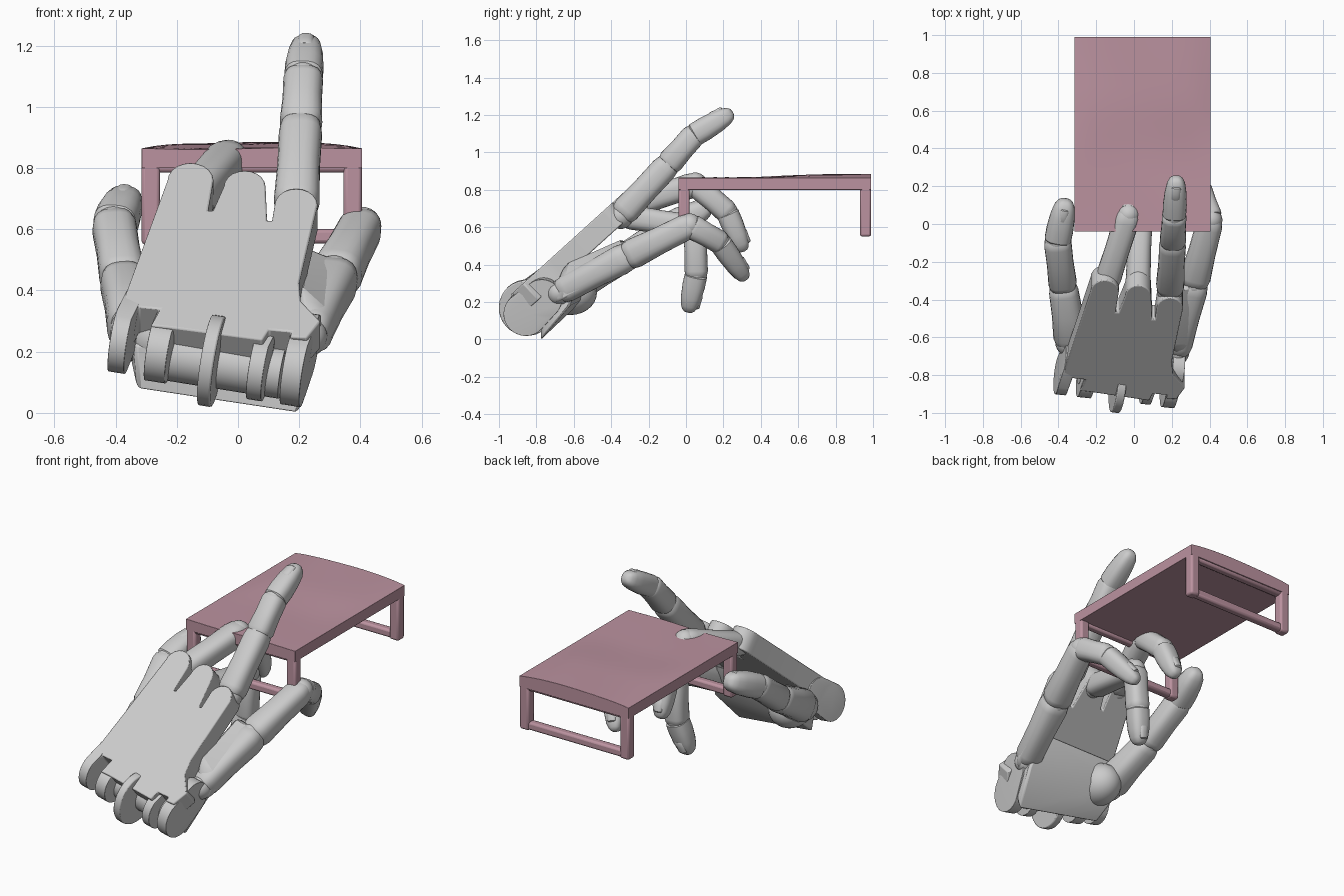
import bpy, bmesh, math
from mathutils import Vector as V

if "Cube" in bpy.data.objects:
    bpy.data.objects.remove(bpy.data.objects["Cube"])

D = V((0, 0.74, 0.67)).normalized()      # palm direction, wrist to knuckles
N = V((0, -0.67, 0.74)).normalized()     # normal of the back of the hand
P0 = V((0, -0.87, 0.30))                 # origin on the back of the hand
AX = V((0.56, -0.06, -0.09)).normalized()  # wrist hinge axis


def finish(name, bm, bevel=0.0, angle=35, mat=None):
    bmesh.ops.recalc_face_normals(bm, faces=bm.faces[:])
    me = bpy.data.meshes.new(name)
    bm.to_mesh(me)
    bm.free()
    ob = bpy.data.objects.new(name, me)
    bpy.context.collection.objects.link(ob)
    if mat:
        me.materials.append(mat)
    if bevel:
        m = ob.modifiers.new("bevel", 'BEVEL')
        m.width, m.segments, m.limit_method = bevel, 2, 'ANGLE'
    bpy.ops.object.select_all(action='DESELECT')
    ob.select_set(True)
    bpy.context.view_layer.objects.active = ob
    bpy.ops.object.shade_smooth_by_angle(angle=math.radians(angle))
    return ob


def hull(name, pts, bevel=0.0):
    bm = bmesh.new()
    for p in pts:
        bm.verts.new(p)
    bmesh.ops.convex_hull(bm, input=bm.verts[:])
    loose = [v for v in bm.verts if not v.link_faces]
    bmesh.ops.delete(bm, geom=loose, context='VERTS')
    bmesh.ops.dissolve_limit(bm, angle_limit=0.02, verts=bm.verts[:], edges=bm.edges[:])
    return finish(name, bm, bevel)


def ball(name, c, r, scale=(1, 1, 1)):
    bm = bmesh.new()
    bmesh.ops.create_uvsphere(bm, u_segments=24, v_segments=14, radius=r)
    for v in bm.verts:
        v.co = V(c) + V([v.co[i] * scale[i] for i in range(3)])
    return finish(name, bm)


BONE = [(0, .7), (.04, .9), (.12, 1), (.5, .96), (.86, 1), (.95, .92), (1, .72)]
TIP = [(0, .8), (.05, .98), (.3, 1.02), (.6, .97), (.82, .84), (.93, .64), (.98, .42), (1, .15)]


def segment(name, a, b, r1, r2, prof=BONE, n=24):
    """Finger piece: slightly boxy rings lofted along a line."""
    a, b = V(a), V(b)
    w = (b - a).normalized()
    u = (V((1, 0, 0)) - w * w.x).normalized()
    v = w.cross(u)
    bm = bmesh.new()
    rings = []
    for t, k in prof:
        r = (r1 + (r2 - r1) * t) * k
        ring = []
        for i in range(n):
            c, s = math.cos(math.tau * i / n), math.sin(math.tau * i / n)
            q = (abs(c) ** 2.8 + abs(s) ** 2.8) ** (-1 / 2.8)
            ring.append(bm.verts.new(a + (b - a) * t + (u * c + v * s) * r * q))
        rings.append(ring)
    for p, q in zip(rings, rings[1:]):
        for i in range(n):
            bm.faces.new((p[i], p[(i + 1) % n], q[(i + 1) % n], q[i]))
    bm.faces.new(rings[0])
    bm.faces.new(rings[-1])
    return finish(name, bm)


def finger(name, pts, radii):
    last = len(pts) - 2
    for i in range(last + 1):
        a, b = V(pts[i]), V(pts[i + 1])
        w = (b - a).normalized()
        end = b if i == last else b + w * radii[i + 1] * 0.35
        segment(f"{name}_segment_{i + 1}", a, end, radii[i], radii[i + 1],
                TIP if i == last else BONE)
        ball(f"{name}_joint_{i + 1}", a, radii[i] * 0.93)
    # fingernail on the outer side of the tip
    out = V((1, 0, 0)).cross(w).normalized()
    out = out if out.dot(V((0, -0.3, 1)) + V((0, 1, 0)) * (w.z < 0)) > 0 else -out
    c = a.lerp(b, 0.72) + out * radii[-1] * 0.54
    segment(f"{name}_nail", c - w * 0.045, c + w * 0.03, 0.032, 0.027)


# fingers and thumb
finger("index_finger", [(-.15, -.33, .70), (-.03, .05, .83), (-.03, .22, .68), (-.05, .31, .47)],
       [.068, .067, .062, .052])
finger("middle_finger", [(.02, -.34, .66), (.035, .05, .60), (.02, .055, .35), (-.03, .01, .145)],
       [.066, .064, .062, .054])
finger("raised_finger", [(.19, -.35, .66), (.205, -.10, .93), (.213, .04, 1.09), (.225, .25, 1.215)],
       [.075, .070, .064, .056])
finger("little_finger", [(.225, -.68, .25), (.315, -.32, .44), (.405, .02, .61), (.35, .18, .52),
                         (.24, .32, .32)], [.072, .082, .068, .062, .052])
finger("thumb", [(-.33, -.62, .27), (-.375, -.34, .43), (-.405, -.09, .61), (-.36, .13, .71)],
       [.095, .075, .072, .064])

# palm plate: three rounded knuckle tabs, two slots at the wrist
outline = [(-.40, .0)]
for cx, cs, r, valley in ((-.155, .69, .075, (-.09, .54)), (.022, .66, .068, (.103, .49)),
                          (.19, .57, .07, None)):
    outline += [(cx - r * math.cos(math.pi * i / 10), cs + 1.1 * r * math.sin(math.pi * i / 10))
                for i in range(11)]
    if valley:
        outline += [(valley[0] - .008, valley[1]), (valley[0] + .008, valley[1])]
outline += [(.20, .19), (.205, .10), (.27, .0), (.225, -.08), (.17, -.075), (.175, -.05),
            (.10, -.04), (.08, -.09), (-.22, -.03), (-.285, -.02), (-.255, .06), (-.325, .07), (-.345, .0)]
bm = bmesh.new()
face = bm.faces.new([bm.verts.new(P0 + V((x, 0, 0)) + D * s) for x, s in outline])
ext = bmesh.ops.extrude_face_region(bm, geom=[face])
for g in ext["geom"]:
    if isinstance(g, bmesh.types.BMVert):
        g.co -= N * 0.12
finish("palm_plate", bm, 0.006)

# palm heel, side of the palm and thumb mound
hull("palm_heel", [(-.33, -.72, .08), (.20, -.775, .0), (.25, -.62, .18), (-.36, -.54, .22),
                   (-.34, -.74, .22), (.24, -.78, .16), (-.30, -.56, .39), (.2, -.56, .39)], 0.012)
hull("palm_side", [(.19, -.72, .18), (.29, -.70, .19), (.30, -.68, .31), (.20, -.66, .40),
                   (.23, -.36, .36), (.37, -.34, .37), (.35, -.31, .50), (.23, -.32, .55)], 0.03)
ball("thumb_mound", (-.26, -.62, .25), .12, (1.0, 1.2, 1.0))


# wrist hinge lobes
def disc(c, r, w):
    e1 = AX.cross(D).normalized()
    e2 = e1.cross(AX)
    return [c + AX * h + (e1 * math.cos(math.tau * i / 32) + e2 * math.sin(math.tau * i / 32)) * r
            for h in (-w / 2, w / 2) for i in range(32)]


for i, (c, r, w, tab) in enumerate([((-.38, -.80, .235), .105, .055, .10),
                                    ((-.255, -.82, .20), .10, .07, .10),
                                    ((-.085, -.85, .17), .15, .045, 0),
                                    ((.07, -.85, .145), .105, .05, .10),
                                    ((.19, -.855, .14), .118, .065, .12)]):
    c = V(c)
    pts = disc(c, r, w)
    if tab:
        pts += disc(c + D * tab + V((.03, 0, 0)), r * .9, w)
    hull(f"wrist_lobe_{i + 1}", pts, 0.006)
hull("wrist_barrel", disc(V((-.07, -.785, .165)), .085, .44))

# small table
pink = bpy.data.materials.new("pink")
pink.diffuse_color = (0.50, 0.29, 0.35, 1)
pink.use_nodes = True
pink.node_tree.nodes["Principled BSDF"].inputs["Base Color"].default_value = pink.diffuse_color
X0, X1, Y0, Y1 = -.315, .405, -.04, .99


def box(name, x0, x1, y0, y1, z0, z1, cuts=0):
    bm = bmesh.new()
    bmesh.ops.create_cube(bm, size=1)
    if cuts:
        bmesh.ops.subdivide_edges(bm, edges=bm.edges[:], cuts=cuts, use_grid_fill=True)
    for v in bm.verts:
        x, y, z = v.co
        v.co = V((x0 + (x + .5) * (x1 - x0), y0 + (y + .5) * (y1 - y0), z0 + (z + .5) * (z1 - z0)))
        if cuts and z > .49:   # soft uneven top, rising at the back, low along the sides
            t = min(max((v.co.y - .3) / .4, 0), 1)
            v.co.z += (.018 * t * t * (3 - 2 * t) + .003 * math.sin(9 * v.co.x + 7 * v.co.y)) \
                * (1 - (2 * x) ** 4)
    return finish(name, bm, 0.012, 50, pink)


box("table_top", X0, X1, Y0, Y1, .80, .864, 15)
for side, y in (("front", Y0), ("back", Y1 - .06)):
    for hand, x in (("left", X0), ("right", X1 - .06)):
        box(f"{side}_{hand}_leg", x, x + .06, y, y + .06, .55, .82)
    box(f"{side}_stretcher", X0 + .03, X1 - .03, y + .006, y + .054, .553, .60)
    box(f"{side}_apron", X0 + .03, X1 - .03, y + .006, y + .054, .785, .82)
